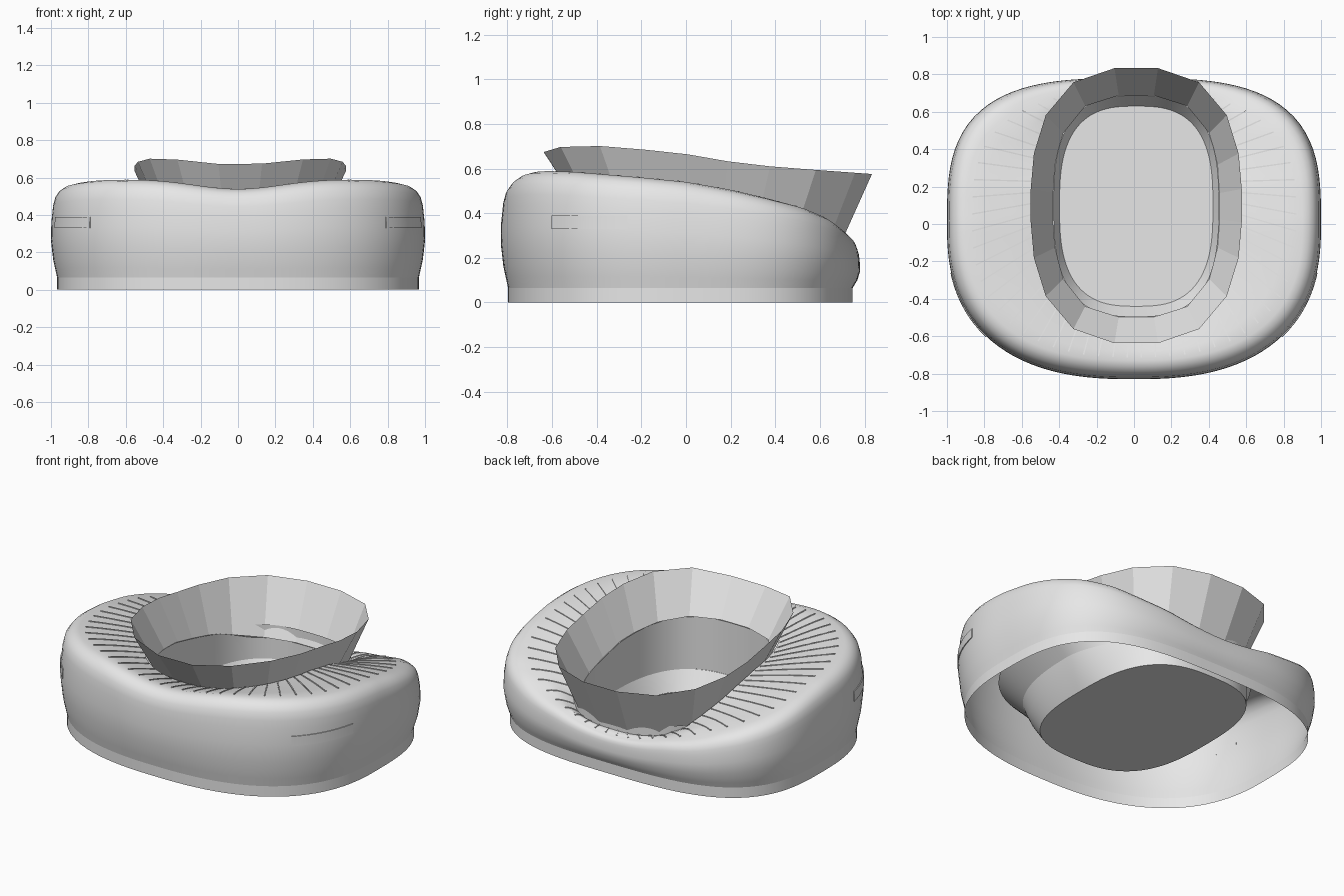
import bpy, math
from mathutils import Vector

if "Cube" in bpy.data.objects:
    bpy.data.objects.remove(bpy.data.objects["Cube"])

GREY = bpy.data.materials.new("light_grey")
GREY.diffuse_color = (0.8, 0.8, 0.8, 1)
GREY.use_nodes = True
GREY.node_tree.nodes["Principled BSDF"].inputs["Base Color"].default_value = GREY.diffuse_color
TAU = 2 * math.pi


def lerp_table(table, v):
    """Piecewise linear height lookup."""
    if v <= table[0][0]:
        return table[0][1]
    for (a, p), (b, q) in zip(table, table[1:]):
        if v <= b:
            return p + (q - p) * (v - a) / (b - a)
    return table[-1][1]


ROOF = [(-.75, .598), (-.5, .585), (-.2, .56), (0, .54), (.2, .505), (.35, .47),
        (.5, .43), (.6, .385), (.7, .30), (.77, .2)]
ROOF_DROP = [(-.5, .045), (.2, .045), (.4, .07), (.55, .1), (.64, .08), (.72, .03)]
BOWL_TOP = [(-.645, .69), (-.5, .707), (-.3, .697), (0, .665), (.2, .63), (.4, .607), (.84, .575)]
BOWL_LOW = [(-.5, .46), (0, .42), (.4, .33), (.57, .265), (.69, .25)]


def roof_z(x, y):
    dip = .058 * math.exp(-(x / .34) ** 2) * min(1, max(0, -y / .5))
    return lerp_table(ROOF, y) - dip


def oval(t, cx, cy, rx, ry, n, z=0):
    """Point on a superellipse at polar angle t."""
    c, s = math.cos(t), math.sin(t)
    r = (abs(c / rx) ** n + abs(s / ry) ** n) ** (-1 / n)
    return Vector((cx + r * c, cy + r * s, z))


def outer(t, off=0):
    back = math.sin(t) > 0
    return oval(t, 0, 0, 1 + off, (.78 if back else .83) + off, 3.1 if back else 2.5)


def bowl_top(t):
    p = oval(t, .012, .098, .565, .74, 2.6)
    p.z = lerp_table(BOWL_TOP, p.y) - .022 * math.exp(-(p.x / .25) ** 2) * (p.y < 0)
    return p


def stand(t, rx, ry, z=0):
    return oval(t, .012, .095, rx, ry, 2.8, z)


def bowl_low(t, inset=0):
    p = stand(t, .445 - inset, .595 - inset)
    p.z = lerp_table(BOWL_LOW, p.y)
    return p


def inner_z(p):
    return roof_z(p.x, p.y) - lerp_table(ROOF_DROP, p.y)


def roof_inner(t):
    """Opening just outside the line where the bowl passes through the roof."""
    a, b = bowl_low(t), bowl_top(t)
    lo, hi = 0, 1
    for _ in range(16):
        k = (lo + hi) / 2
        p = a.lerp(b, k)
        lo, hi = (k, hi) if p.z < inner_z(p) else (lo, k)
    p += Vector((math.cos(t), math.sin(t), 0)) * .006
    p.z = inner_z(p)
    return p


# Bulging facade section: height fraction, inward offset
WALL = [(0, -.033), (.2, -.012), (.42, 0), (.62, -.002), (.8, -.011), (.89, -.022),
        (.95, -.042), (.985, -.068), (1, -.1)]


def rim_scale(t):
    """The rounded rim gets tighter at the low back."""
    return 1 - .6 * max(0, math.sin(t)) ** 6


def rim_height(t):
    top = outer(t, -.1 * rim_scale(t))
    return roof_z(top.x, top.y)


def wall_point(t, f, extra=0):
    off = lerp_table(WALL, f)
    p = outer(t, (off if f < .5 else off * rim_scale(t)) + extra)
    p.z = .065 + (rim_height(t) - .065) * f
    return p


def roof_point(t, k):
    """Roof surface from rim (k=0) sinking towards the opening (k=1)."""
    end = roof_inner(t)
    p = wall_point(t, 1).lerp(end, k)
    p.z = roof_z(p.x, p.y) - lerp_table(ROOF_DROP, end.y) * k ** 1.3
    return p


def make(name, verts, faces, smooth=35):
    me = bpy.data.meshes.new(name)
    me.from_pydata([tuple(v) for v in verts], [], faces)
    me.materials.append(GREY)
    ob = bpy.data.objects.new(name, me)
    bpy.context.collection.objects.link(ob)
    if smooth:
        bpy.ops.object.select_all(action='DESELECT')
        bpy.context.view_layer.objects.active = ob
        ob.select_set(True)
        bpy.ops.object.shade_smooth_by_angle(angle=math.radians(smooth))
    return ob


def loft(name, rings, smooth=35):
    """Skin a list of closed rings."""
    n = len(rings[0])
    verts = [v for r in rings for v in r]
    faces = [(k * n + i, k * n + (i + 1) % n, (k + 1) * n + (i + 1) % n, (k + 1) * n + i)
             for k in range(len(rings) - 1) for i in range(n)]
    return make(name, verts, faces, smooth)


def strip(sections):
    """Open box strip through four-point sections, with end caps."""
    verts = [v for s in sections for v in s]
    faces = [(b - 4 + m, b - 3 + m, b + 1 + m, b + m)
             for b in range(4, len(verts), 4) for m in range(3)]
    e = len(verts) - 4
    return verts, faces + [(3, 2, 1, 0), (e, e + 1, e + 2, e + 3)]


N = 128


def ring(fn):
    return [fn(TAU * i / N) for i in range(N)]


# Base plinth
def plinth(t, z):
    p = outer(t, -.033)
    p.z = z
    return p


loft("base_wall", [ring(lambda t, z=z: plinth(t, z)) for z in (0, .065)])

# Facade and roof in one smooth skin
fractions = [0, .1, .2, .31, .42, .52, .62, .71, .8, .89, .95, .985, 1]
rings = [ring(lambda t, f=f: wall_point(t, f)) for f in fractions]
rings += [ring(lambda t, k=k: roof_point(t, k)) for k in (.25, .5, .75, 1)]
loft("facade_and_roof", rings)

# Radial roof ribs
all_verts, all_faces = [], []
RIBS, STEPS = 60, 6
for i in range(RIBS):
    t = TAU * (i + .5) / RIBS
    d = roof_point(t, .97) - roof_point(t, .08)
    side = Vector((-d.y, d.x, 0)).normalized() * .0035
    sections = []
    for j in range(STEPS):
        p = roof_point(t, .08 + .89 * j / (STEPS - 1))
        sections.append([p + side * s + Vector((0, 0, h))
                         for s, h in ((-1, -.002), (-1, .004), (1, .004), (1, -.002))])
    verts, faces = strip(sections)
    base = len(all_verts)
    all_verts += verts
    all_faces += [tuple(v + base for v in f) for f in faces]
make("roof_ribs", all_verts, all_faces, 0)

# Flared faceted bowl above the roof
M = 20
flare = [TAU * (i + .5) / M for i in range(M)]
loft("flared_bowl", [[bowl_low(t) for t in flare], [bowl_top(t) for t in flare]], 0)

# Inner stands: upper wall under the bowl, then a sloped lower tier
loft("stand_wall", [ring(lambda t: bowl_low(t, .006)), ring(lambda t: bowl_low(t, -.012)),
                    ring(lambda t: stand(t, .457, .607, .12))])
loft("lower_tier", [ring(lambda t: stand(t, .46, .605, .12)),
                    ring(lambda t: stand(t, .41, .535, .01))])


# Underside of the stands, widest at the front and sides
def underside(t, off, z):
    u = min(1, max(0, math.sin(t) / .85))
    p = stand(t, .467, .607, z)
    return p + Vector((math.cos(t), math.sin(t), 0)) * off * (1 - u * u * (3 - 2 * u))


loft("stand_underside", [ring(lambda t, o=o, z=z: underside(t, o, z))
                         for o, z in ((0, .005), (.06, .1), (.1, .19))])
loft("upper_stand_underside", [ring(lambda t, o=o, z=z: underside(t, o, z))
                               for o, z in ((.1, .19), (.24, .33))])

# Pitch floor
make("pitch_floor", ring(lambda t: stand(t, .467, .607, .005)), [tuple(range(N))], 0)

# Side window bands lying on the facade, one per side
T0, T1, S = math.atan2(-.62, .815), math.atan2(-.26, .97), 14
for side_name, sign in (("right", 1), ("left", -1)):
    sections = []
    for i in range(S):
        t = T0 + (T1 - T0) * i / (S - 1)
        h = rim_height(t) - .065
        pts = [wall_point(t, (z - .065) / h, e)
               for z, e in ((.33, .0), (.33, .005), (.39, .005), (.39, .0))]
        sections.append([Vector((p.x * sign, p.y, p.z)) for p in pts])
    verts, faces = strip(sections)
    make(side_name + "_window_band", verts, faces if sign > 0 else [f[::-1] for f in faces])
